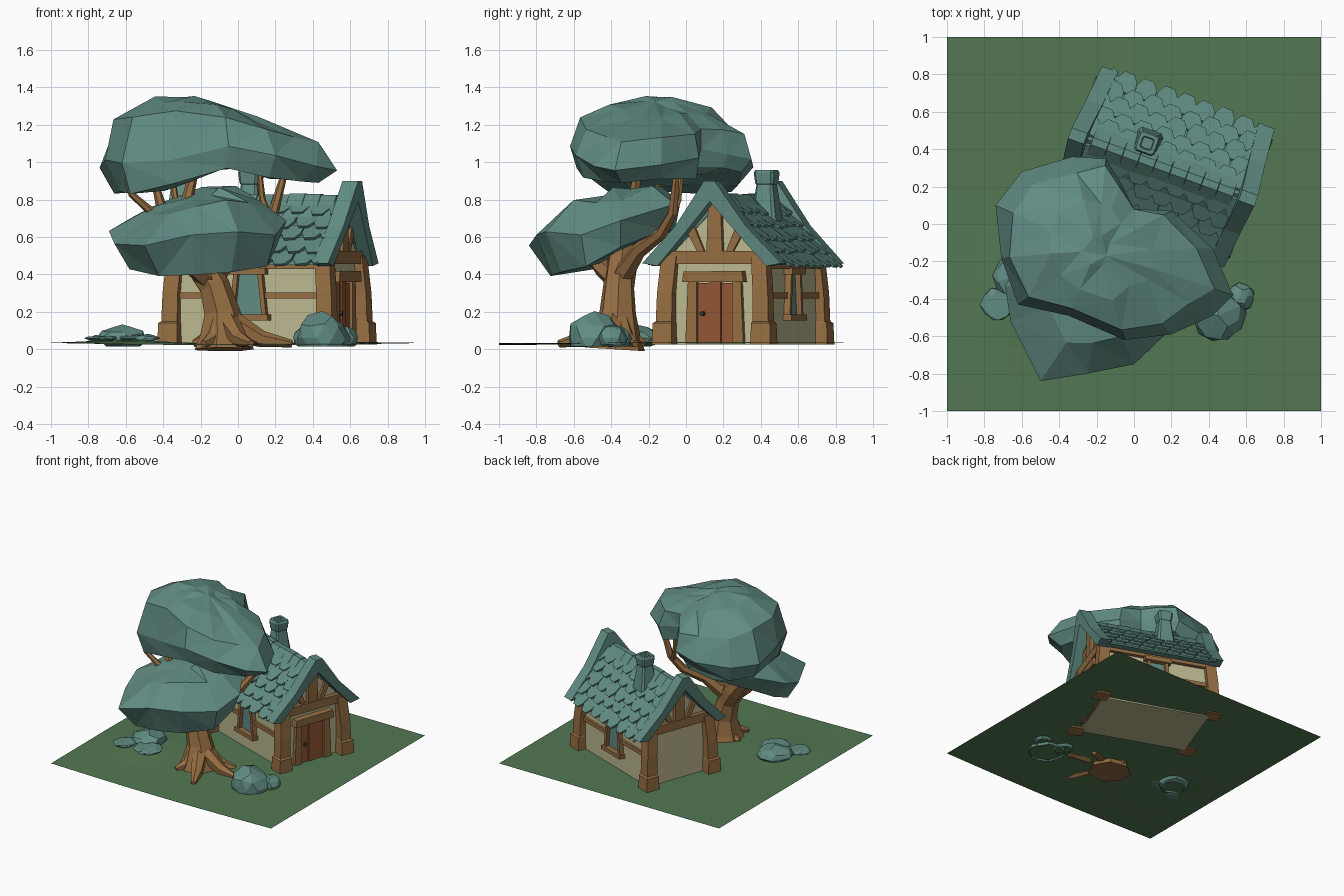
import bpy, bmesh, math, random
from mathutils import Vector, Matrix

if "Cube" in bpy.data.objects:
    bpy.data.objects.remove(bpy.data.objects["Cube"])

random.seed(4)


def material(name, r, g, b):
    m = bpy.data.materials.new(name)
    m.diffuse_color = [(c / 255) ** 2.2 for c in (r, g, b)] + [1]
    m.use_nodes = True
    m.node_tree.nodes["Principled BSDF"].inputs["Base Color"].default_value = m.diffuse_color
    return m


TEAL = material("teal", 97, 139, 130)
WOOD = material("wood", 148, 109, 68)
DOOR = material("door red brown", 146, 86, 54)
WALL = material("cream plaster", 186, 183, 142)
GRASS = material("grass green", 84, 119, 84)
DARK = material("dark", 52, 58, 56)
HOUSE = Matrix.Translation((.155, .305, 0)) @ Matrix.Rotation(math.radians(-20), 4, 'Z')
WORLD = Matrix()


def finish(name, bm, mat, M=WORLD):
    bmesh.ops.recalc_face_normals(bm, faces=bm.faces)
    bm.transform(M)
    me = bpy.data.meshes.new(name)
    bm.to_mesh(me)
    bm.free()
    me.materials.append(mat)
    ob = bpy.data.objects.new(name, me)
    bpy.context.collection.objects.link(ob)
    return ob


def add_loft(bm, rings, caps=True):
    """Skin a stack of equal rings and cap both ends."""
    vs = [[bm.verts.new(p) for p in r] for r in rings]
    n = len(vs[0])
    for a, b in zip(vs, vs[1:]):
        for i in range(n):
            bm.faces.new((a[i], a[(i + 1) % n], b[(i + 1) % n], b[i]))
    if caps:
        bm.faces.new(vs[0])
        bm.faces.new(vs[-1])


def loft(name, rings, mat, M=WORLD):
    bm = bmesh.new()
    add_loft(bm, rings)
    return finish(name, bm, mat, M)


def gable(a, b, d):      # profile in the gable plane, depth along the ridge
    return (d, a, b)


def side(a, b, d):       # profile in the long wall plane, depth across
    return (a, d, b)


def prism(name, poly, d0, d1, plane, mat):
    return loft(name, [[plane(a, b, d) for a, b in poly] for d in (d0, d1)], mat, HOUSE)


def rect(a0, a1, b0, b1):
    return [(a0, b0), (a1, b0), (a1, b1), (a0, b1)]


def tube(name, pts, mat, sides=7):
    """Tapered branch through (x, y, z, radius) points."""
    P = [Vector(p[:3]) for p in pts]
    rings = []
    for i, p in enumerate(P):
        d = P[min(i + 1, len(P) - 1)] - P[max(i - 1, 0)]
        q = Vector((0, 0, 1)).rotation_difference(d)
        rings.append([p + q @ Vector((math.cos(t), math.sin(t), 0)) * pts[i][3]
                      for t in (k * math.tau / sides for k in range(sides))])
    return loft(name, rings, mat)


# ---- ground, gently uneven
bm = bmesh.new()
bmesh.ops.create_grid(bm, x_segments=12, y_segments=12, size=1)
for v in bm.verts:
    x, y, _ = v.co
    v.co.z = .034 + .022 * math.exp(-((x + .6) ** 2 + (y + .35) ** 2) / .06) \
        - .012 * math.cos(x * math.pi / 2) * max(0, -y) + .012 * math.cos(y * math.pi / 2) * max(0, x) * (1 - x * x)
ground = finish("ground", bm, GRASS)
if ground.data.polygons[0].normal.z < 0:
    ground.data.flip_normals()

# ---- house walls
prism("walls", [(-.27, .025), (.27, .025), (.27, .48), (0, .8), (-.27, .48)], -.42, .42, gable, WALL)

# ---- corner posts with wide feet
for su in (-1, 1):
    for sv in (-1, 1):
        rings = []
        for z, h, inset in ((.025, .057, 0), (.14, .053, 0), (.15, .045, .005), (.3, .043, .008), (.5, .042, .025)):
            cu, cv = su * (.445 - inset), sv * (.28 - inset)
            rings.append([(cu + a * h, cv + b * h, z) for a, b in ((-1, -1), (1, -1), (1, 1), (-1, 1))])
        loft("corner_post", rings, WOOD, HOUSE)

# ---- gable timbers, both ends
for s in (-1, 1):
    prism("gable_beam", rect(-.27, .27, .455, .525), s * .4, s * .455, gable, WOOD)
    prism("king_post", [(-.045, .52), (.045, .52), (.035, .78), (-.035, .78)], s * .4, s * .45, gable, WOOD)
    for k in (-1, 1):
        prism("gable_brace", [(k * .06, .52), (k * .1, .52), (k * .155, .62), (k * .12, .66)],
              s * .4, s * .44, gable, WOOD)

# ---- door: planks, jambs, lintel, knob
for i in range(3):
    v = -.1 + i * .067
    prism("door_plank", rect(v + .002, v + .065, .03, .355 + .008 * (i == 1)), .4, .432 + .006 * (i == 1), gable, DOOR)
for k in (-1, 1):
    prism("door_jamb", [(k * .1, .03), (k * .165, .03), (k * .15, .37), (k * .1, .37)], .4, .45, gable, WOOD)
prism("door_lintel", [(-.175, .36), (.175, .36), (.165, .42), (-.165, .415)], .4, .475, gable, WOOD)
prism("door_knob", [(-.07 + .013 * math.cos(t), .19 + .013 * math.sin(t))
                    for t in (k * math.tau / 6 for k in range(6))], .43, .455, gable, DARK)

# ---- long wall timbers and windows
for s in (-1, 1):
    prism("eave_beam", rect(-.43, .43, .43, .5), s * .24, s * .3, side, WOOD)
    for a, b in ((-.42, -.08), (.08, .42)):
        prism("wall_rail", rect(a, b, .272, .303), s * .26, s * .288, side, WOOD)
    prism("window_pane", [(-.085, .18), (.085, .18), (.06, .41), (-.06, .41)], s * .268, s * .276, side, TEAL)
    for k in (-1, 1):
        prism("window_jamb", [(k * .08, .18), (k * .105, .18), (k * .08, .41), (k * .055, .41)],
              s * .26, s * .305, side, WOOD)
    prism("window_sill", rect(-.12, .12, .155, .185), s * .26, s * .32, side, WOOD)
    prism("window_lintel", rect(-.105, .105, .4, .435), s * .26, s * .32, side, WOOD)

# ---- roof slab and flared gable trims
prism("roof_slab", [(-.36, .45), (0, .81), (.36, .45), (.31, .45), (0, .76), (-.31, .45)], -.43, .43, gable, TEAL)
for s in (-1, 1):
    prism("gable_trim", [(-.395, .46), (-.2, .66), (-.03, .9), (.03, .9), (.2, .66), (.395, .46),
                         (.31, .445), (.15, .62), (0, .79), (-.15, .62), (-.31, .445)], s * .40, s * .49,
          lambda a, b, d: (d + s * .04 * max(0, (b - .45) / .45), a, b), TEAL)

# ---- scalloped roof tiles in staggered rows
L = math.hypot(.37, .37)


def slope(u, d, n, s):
    return (max(-.43, min(.43, u)), s * (d * .37 + n * .37) / L, .815 + (n * .37 - d * .37) / L)


bm = bmesh.new()
W = .11
for s in (-1, 1):
    for row in range(5):
        for col in range(-5, 6):
            u = (col + .5 * (row % 2)) * W + random.uniform(-.006, .006)
            if abs(u) > .47:
                continue
            d0, ln = .03 + row * .097, .125 + random.uniform(-.012, .012)
            shape = [(-.5, 0), (.5, 0), (.5, .6), (.26, .97), (-.26, 1), (-.5, .62)]
            add_loft(bm, [[slope(u + a * W, d0 + f * ln, n + .02 * f, s) for a, f in shape] for n in (-.005, .012)])
finish("roof_tiles", bm, TEAL, HOUSE)

# ---- ridge caps
for i in range(9):
    u = -.405 + i * .09
    lift = random.uniform(0, .008)
    prism("ridge_cap", [(-.135, .705), (-.02, .826 + lift), (.02, .826 + lift), (.135, .705), (.1, .69), (0, .79), (-.1, .69)],
          u + .001, u + .089, gable, TEAL)

# ---- chimney with hollow top
rings = []
for z, h in ((.64, .08), (.76, .062), (.88, .046), (.89, .052), (.945, .058), (.96, .05), (.96, .032), (.92, .028)):
    c = h * .75
    rings.append([(-.123 + x, .09 + y, z) for x, y in
                  ((-h, -c), (-c, -h), (c, -h), (h, -c), (h, c), (c, h), (-c, h), (-h, c))])
loft("chimney", rings, TEAL, HOUSE)

# ---- tree trunk, branches and roots
tube("trunk", [(-.08, -.38, .0, .165), (-.08, -.375, .08, .135), (-.09, -.365, .2, .1), (-.13, -.36, .34, .085),
               (-.2, -.345, .45, .085), (-.3, -.33, .57, .06), (-.39, -.31, .7, .05)], WOOD)
BRANCHES = [
    [(-.14, -.35, .38, .06), (0, -.25, .53, .042), (.12, -.13, .62, .034), (.19, -.07, .73, .028), (.25, -.05, .95, .018)],
    [(.17, -.08, .7, .022), (.13, -.04, .8, .018), (.11, -.02, 1, .013)],
    [(-.38, -.31, .67, .04), (-.48, -.36, .75, .023), (-.57, -.38, .83, .017), (-.6, -.36, .92, .013)],
    [(-.39, -.31, .68, .04), (-.42, -.3, .8, .025), (-.46, -.27, .95, .015)],
    [(-.37, -.31, .67, .045), (-.27, -.28, .8, .032), (-.22, -.25, 1.02, .022)],
    [(-.36, -.31, .68, .03), (-.33, -.22, .77, .02), (-.35, -.12, .92, .013)],
    [(-.14, -.36, .36, .06), (-.24, -.45, .44, .05), (-.33, -.52, .52, .03)]]
for b in BRANCHES:
    tube("branch", b, WOOD, 6)
for ang, ln in ((-65, .33), (-5, .36), (25, .26), (100, .16), (170, .17), (235, .2)):
    c, s = math.cos(math.radians(ang)), math.sin(math.radians(ang))
    tube("root", [(-.07 + c * r, -.38 + s * r, z, w) for r, z, w in
                  ((.05, .14, .06), (ln * .55, .055, .045), (ln, .03, .02))], WOOD, 6)


# ---- foliage: a plan outline lofted between an under and an upper surface
def canopy(name, outline, centre, levels, bottom, top, jitter):
    C = Vector(centre)
    rel = [Vector(p) - C for p in outline]
    mean = sum(r.length for r in rel) / len(rel)
    rings = []
    for sc, t in levels:
        ring = []
        for r in rel:
            round_off = (1 - sc) * .9            # inner rings become rounder than the outline
            f = sc + (random.uniform(-jitter, jitter) if sc < 1 else 0)
            x, y = C + (r.lerp(r.normalized() * mean, round_off)) * f
            lo, hi = bottom(x, y), top(x, y)
            ring.append((x, y, lo + (hi - lo) * (t + random.uniform(-jitter, jitter))))
        rings.append(ring)
    bm = bmesh.new()
    add_loft(bm, rings)
    bmesh.ops.remove_doubles(bm, verts=bm.verts, dist=.06)   # coarsen into big facets
    bmesh.ops.triangulate(bm, faces=bm.faces)
    finish(name, bm, TEAL)


canopy("upper_foliage",
       [(-.74, .1), (-.6, .28), (-.33, .36), (-.15, .35), (-.07, .22), (.0, .08), (.2, .07), (.42, -.13), (.53, -.38),
        (.42, -.49), (.2, -.59), (-.05, -.62), (-.35, -.49), (-.62, -.43), (-.71, -.18)], (-.2, -.14),
       [(.4, .03), (.88, .02), (1, .36), (.87, .82), (.5, .98), (.15, 1)],
       lambda x, y: .82 + .15 * math.exp(-((x + .03) / .28) ** 2) + (.05 if x > .2 else 0),
       lambda x, y: 1.34 - .29 * max(0, x + .25) - .4 * max(0, y) - .2 * max(0, -.5 - x), .05)
canopy("lower_foliage",
       [(-.69, -.33), (-.66, -.52), (-.5, -.84), (-.25, -.8), (0, -.75), (.2, -.56), (.26, -.35), (.1, -.06),
        (-.2, -.03), (-.55, -.13)], (-.17, -.35),
       [(.3, .1), (.82, .0), (1, .6), (.6, .93), (.15, 1)],
       lambda x, y: .39 + .5 * max(0, y + .55) + .15 * max(0, x + .1),
       lambda x, y: .92 - .28 * abs(x + .08) - .2 * abs(y + .12), .05)

# ---- bushes: squashed faceted balls, open underneath, standing on the ground
for x, y, r, h in ((-.73, -.43, .09, .08), (-.62, -.27, .13, .13), (-.53, -.41, .11, .085),
                   (.45, -.49, .145, .2), (.57, -.39, .075, .13), (.38, -.38, .09, .13)):
    bm = bmesh.new()
    bmesh.ops.create_icosphere(bm, subdivisions=2, radius=1)
    bmesh.ops.rotate(bm, verts=bm.verts, matrix=Matrix.Rotation(random.uniform(0, 3), 3, 'Z'))
    for v in bm.verts:
        f = random.uniform(.9, 1.06)
        v.co = (x + v.co.x * r * f, y + v.co.y * r * f, .06 + v.co.z * (h - .06) * f)
    bmesh.ops.bisect_plane(bm, geom=bm.verts[:] + bm.edges[:] + bm.faces[:], plane_co=(0, 0, .015),
                           plane_no=(0, 0, 1), clear_inner=True)
    bmesh.ops.dissolve_limit(bm, angle_limit=.25, verts=bm.verts, edges=bm.edges)
    finish("bush", bm, TEAL)
